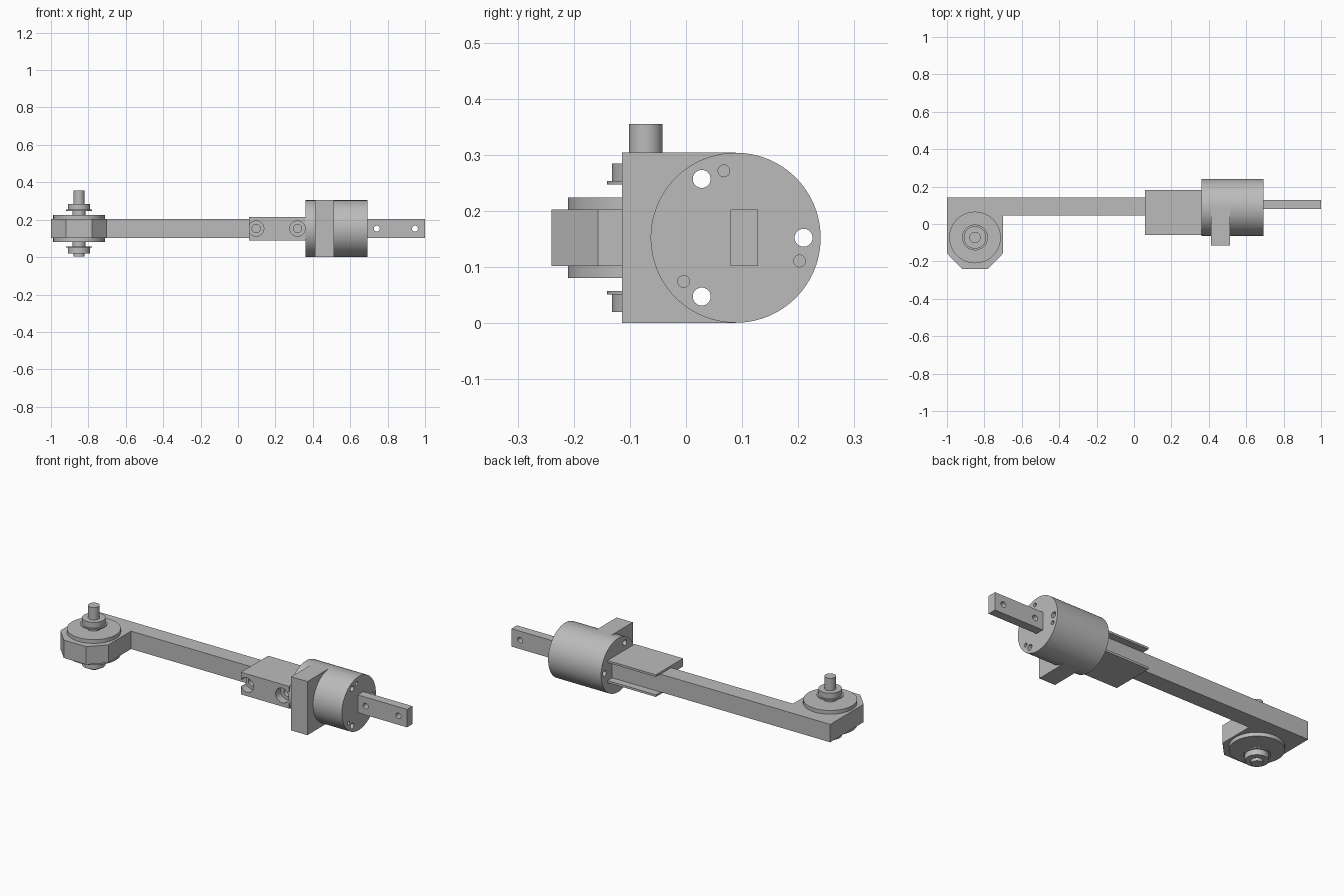
import bpy, bmesh, math
from mathutils import Vector, Matrix

old = bpy.data.objects.get("Cube")
if old:
    bpy.data.objects.remove(old, do_unlink=True)

grey = bpy.data.materials.new("plain grey")
grey.use_nodes = True
grey.diffuse_color = (0.5, 0.5, 0.5, 1)
grey.node_tree.nodes["Principled BSDF"].inputs["Base Color"].default_value = grey.diffuse_color

MID = 0.1525  # height of the shared centre line


def finish(name, bm, smooth=False):
    bmesh.ops.recalc_face_normals(bm, faces=bm.faces)
    mesh = bpy.data.meshes.new(name)
    bm.to_mesh(mesh)
    bm.free()
    mesh.materials.append(grey)
    ob = bpy.data.objects.new(name, mesh)
    bpy.context.collection.objects.link(ob)
    if smooth:
        shade(ob)
    return ob


def shade(ob):
    bpy.ops.object.select_all(action="DESELECT")
    ob.select_set(True)
    bpy.context.view_layer.objects.active = ob
    bpy.ops.object.shade_smooth_by_angle(angle=math.radians(30))


def box(name, x, y, z):
    bm = bmesh.new()
    bmesh.ops.create_cube(bm, size=1)
    for v in bm.verts:
        v.co = [a + (b - a) * (c + 0.5) for (a, b), c in zip((x, y, z), v.co)]
    return finish(name, bm)


def rod(name, start, end, radius, sides=48):
    a, b = Vector(start), Vector(end)
    turn = Vector((0, 0, 1)).rotation_difference(b - a).to_matrix().to_4x4()
    bm = bmesh.new()
    bmesh.ops.create_cone(bm, cap_ends=True, segments=sides, radius1=radius, radius2=radius,
                          depth=(b - a).length, matrix=Matrix.Translation((a + b) / 2) @ turn)
    return finish(name, bm, True)


def prism(name, outline, low, high):
    bm = bmesh.new()
    face = bm.faces.new([bm.verts.new((x, y, low)) for x, y in outline])
    grown = bmesh.ops.extrude_face_region(bm, geom=[face])["geom"]
    bmesh.ops.translate(bm, vec=(0, 0, high - low),
                        verts=[g for g in grown if isinstance(g, bmesh.types.BMVert)])
    return finish(name, bm)


def lathe(name, profile, x, y, steps=48):
    bm = bmesh.new()
    verts = [bm.verts.new((x + r, y, z)) for r, z in profile]
    edges = [bm.edges.new(pair) for pair in zip(verts, verts[1:])]
    bmesh.ops.spin(bm, geom=verts + edges, cent=(x, y, 0), axis=(0, 0, 1),
                   angle=math.tau, steps=steps)
    bmesh.ops.remove_doubles(bm, verts=bm.verts, dist=0.0001)
    return finish(name, bm, True)


def combine(ob, others, operation="DIFFERENCE"):
    for other in others:
        mod = ob.modifiers.new("join", "BOOLEAN")
        mod.operation, mod.solver, mod.object = operation, "EXACT", other
    bpy.context.view_layer.update()
    mesh = bpy.data.meshes.new_from_object(ob.evaluated_get(bpy.context.evaluated_depsgraph_get()))
    ob.modifiers.clear()
    ob.data = mesh
    for other in others:
        bpy.data.objects.remove(other, do_unlink=True)
    shade(ob)


# Long arm with the chamfered pivot head at its end
prism("arm_and_head", [(-1, 0.142), (-1, -0.157), (-0.92, -0.24), (-0.78, -0.24),
                       (-0.7, -0.157), (-0.7, 0.046), (0.362, 0.046), (0.362, 0.142)],
      0.102, 0.203)

# Pivot stack: disc, neck, lipped collar, mirrored above and below
PX, PY = -0.85, -0.072
half = [(0, 0.04), (0.138, 0.04), (0.138, 0.0715), (0.035, 0.0715), (0.035, 0.0945),
        (0.069, 0.0945), (0.069, 0.101), (0.06, 0.101), (0.06, 0.1325), (0, 0.1325)]
for side, sign in (("upper", 1), ("lower", -1)):
    lathe(side + "_pivot_collar", [(r, MID + sign * h) for r, h in half], PX, PY)
rod("pivot_pin", (PX, PY, 0.003), (PX, PY, 0.355), 0.03)

# Clamp: counterbored front block with a thin plate above and below the arm
clamp = (0.06, 0.362)
block = box("clamp_block", clamp, (-0.06, 0.046), (0.09, 0.215))
cutters = []
for x in (0.097, 0.318):
    cutters.append(rod("bore", (x, -0.1, MID), (x, -0.015, MID), 0.041))
    cutters.append(rod("bore", (x, -0.1, MID), (x, 0.04, MID), 0.022))
combine(block, cutters)
box("clamp_top_plate", clamp, (0.046, 0.183), (0.203, 0.215))
box("clamp_bottom_plate", clamp, (0.046, 0.183), (0.09, 0.102))

# Round housing with its mounting block, drilled along its length
CY, R = 0.0885, 0.1515
housing = rod("housing", (0.362, CY, MID), (0.693, CY, MID), R, 96)
combine(housing, [box("mount", (0.412, 0.513), (-0.114, CY), (MID - R, MID + R))], "UNION")


def ring_hole(degrees, start, radius):
    a = math.radians(degrees)
    y, z = CY + 0.121 * math.cos(a), MID + 0.121 * math.sin(a)
    return rod("hole", (start, y, z), (0.75, y, z), radius, 32)


combine(housing, [ring_hole(a, 0.3, 0.016) for a in (0, 120, 240)]
        + [ring_hole(a, 0.6, 0.0105) for a in (-20, 100, 220)])

# Flat output bar with two cross holes
bar = box("output_bar", (0.68, 1), (0.079, 0.128), (0.102, 0.203))
combine(bar, [rod("hole", (x, 0, MID), (x, 0.2, MID), 0.016, 32) for x in (0.742, 0.946)])
